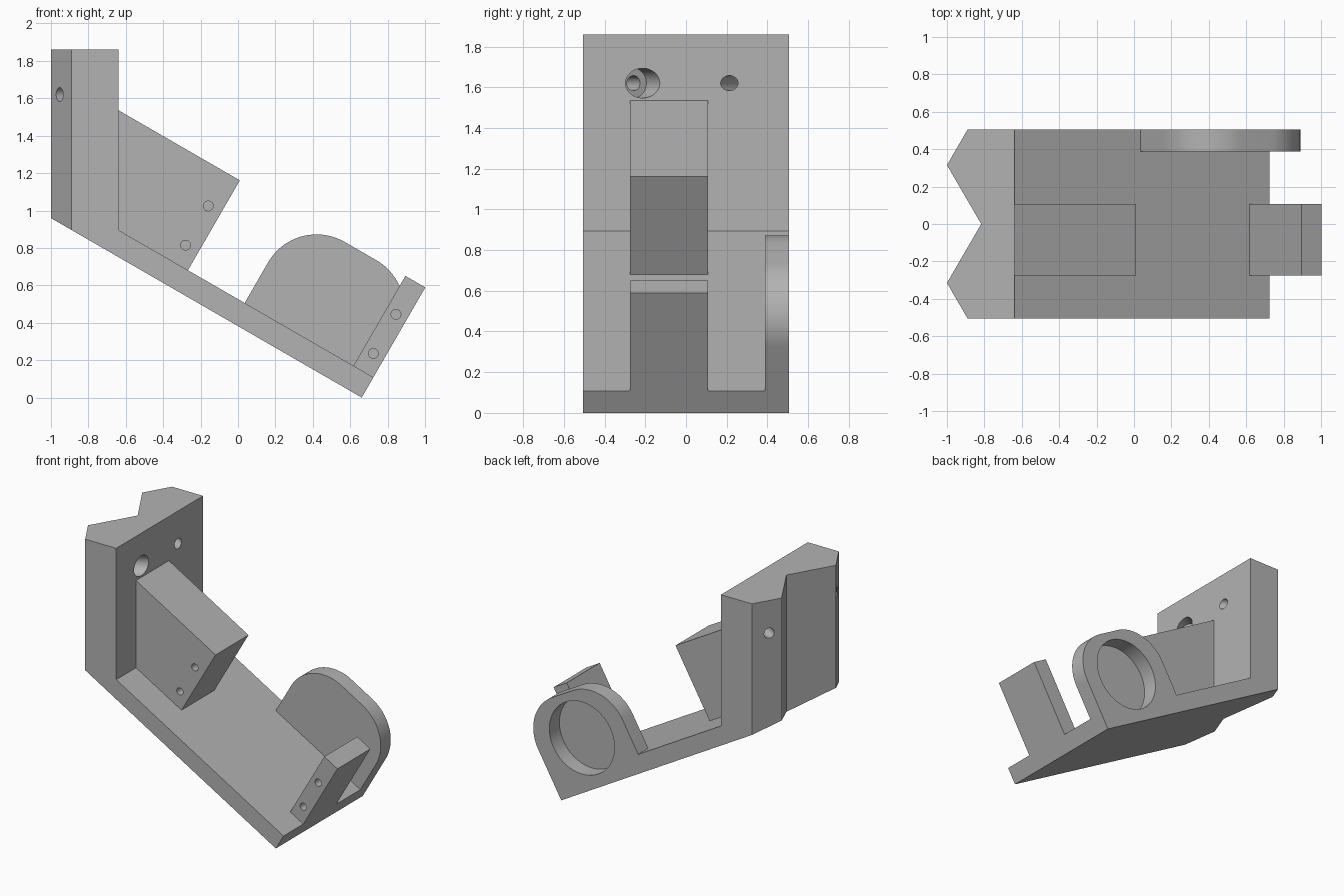
import bpy, bmesh
from math import radians, cos, sin, pi
from mathutils import Matrix, Vector

if "Cube" in bpy.data.objects:
    bpy.data.objects.remove(bpy.data.objects["Cube"])

HALF = 0.505                 # half of the bracket's width
ARM_Y = (-0.275, 0.108)      # span of the narrow blocks
PLATE, TALL = 0.125, 0.555   # plate thickness, height of parts on the plate
# Tilted frame: origin at the upper edge of the plate's low end
TILT = Matrix.Translation((0.724, 0, 0.10825)) @ Matrix.Rotation(radians(30), 4, 'Y')

grey = bpy.data.materials.new("plain_grey")
grey.use_nodes = True
grey.diffuse_color = (0.45, 0.45, 0.45, 1)
grey.node_tree.nodes["Principled BSDF"].inputs["Base Color"].default_value = grey.diffuse_color


def tilted(x, z):
    p = TILT.inverted() @ Vector((x, 0, z))
    return p.x, p.z


def prism(name, points, low, high, axis='Y'):
    """Extrude an outline along Y or Z."""
    bm = bmesh.new()
    place = (lambda a, b: (a, low, b)) if axis == 'Y' else (lambda a, b: (a, b, low))
    face = bm.faces.new([bm.verts.new(place(*p)) for p in points])
    moved = bmesh.ops.extrude_face_region(bm, geom=[face])["geom"]
    shift = Vector((0, high - low, 0) if axis == 'Y' else (0, 0, high - low))
    bmesh.ops.translate(bm, vec=shift, verts=[v for v in moved if isinstance(v, bmesh.types.BMVert)])
    bmesh.ops.recalc_face_normals(bm, faces=bm.faces)
    return finish(name, bm)


def rod(name, start, end, radius):
    start, end = Vector(start), Vector(end)
    bm = bmesh.new()
    turn = (end - start).to_track_quat('Z', 'Y').to_matrix().to_4x4()
    bmesh.ops.create_cone(bm, cap_ends=True, segments=64, radius1=radius, radius2=radius,
                          depth=(end - start).length,
                          matrix=Matrix.Translation((start + end) / 2) @ turn)
    return finish(name, bm)


def finish(name, bm):
    mesh = bpy.data.meshes.new(name)
    bm.to_mesh(mesh)
    bm.free()
    mesh.materials.append(grey)
    ob = bpy.data.objects.new(name, mesh)
    bpy.context.collection.objects.link(ob)
    return ob


def combine(ob, tool, operation):
    """Apply a boolean and discard the tool."""
    mod = ob.modifiers.new(operation.lower(), 'BOOLEAN')
    mod.operation, mod.solver, mod.object = operation, 'EXACT', tool
    bpy.context.view_layer.update()
    mesh = bpy.data.meshes.new_from_object(ob.evaluated_get(bpy.context.evaluated_depsgraph_get()))
    ob.modifiers.clear()
    ob.data = mesh
    bpy.data.objects.remove(tool)


def arc(cx, cz, radius, start, end, steps=24):
    angles = [radians(start + (end - start) * i / steps) for i in range(steps + 1)]
    return [(cx + radius * cos(a), cz + radius * sin(a)) for a in angles]


# Upright block and sloping plate
corner_u = -1.572
end_u = tilted(-1, 0.96)[0]
body = prism("bracket_body", [(0, -PLATE), (0, 0), (corner_u, 0),
             tilted(-0.638, 1.86), tilted(-1, 1.86), (end_u, -PLATE)], -HALF, HALF)

# Round holder with rounded upper corners
width, corner = 0.795, 0.3
holder = prism("ring_holder", [(-width, -0.06), (0, -0.06)]
               + arc(-corner, 0.55 - corner, corner, 0, 90)
               + arc(corner - width, 0.55 - corner, corner, 90, 180), 0.388, HALF)
combine(body, holder, 'UNION')
combine(body, rod("ring_bore", (-width / 2, 0.388, 0.227), (-width / 2, 0.7, 0.227), 0.265), 'DIFFERENCE')

# End stop at the low end
stop = prism("end_stop", [(-0.123, -0.06), (0, -0.06), (0, TALL), (-0.123, TALL)], *ARM_Y)
combine(body, stop, 'UNION')

# Arm block beside the upright
arm = prism("upper_arm", [(corner_u, 0), (-1.145, 0), (-1.145, TALL),
            (tilted(-0.638, 1.537)[0], TALL)], *ARM_Y)

# Blind pin holes in arm and stop
for part, u in ((arm, -1.223), (body, -0.064)):
    for v in (0.11, 0.352):
        combine(part, rod("pin_hole", (u, -0.4, v), (u, -0.08, v), 0.026), 'DIFFERENCE')

for part in (body, arm):
    part.data.transform(TILT)

# Chamfers and V groove down the back of the upright
side = [(1.2, 0.6), (-0.835, 0.6), (-1, 0.315)]
plan = side + [(-0.817, 0)] + [(x, -y) for x, y in reversed(side)]
combine(body, prism("plan_shape", plan, -0.5, 2.5, 'Z'), 'INTERSECT')

# Angled screw holes, one with a counterbore
for s in (-1, 1):
    mouth = Vector((-0.638, s * 0.213, 1.62))
    aim = Vector((cos(pi / 6), -s * sin(pi / 6), 0))
    combine(body, rod("screw_hole", mouth - aim * 0.6, mouth + aim * 0.2, 0.037), 'DIFFERENCE')
    if s < 0:
        combine(body, rod("counterbore", mouth - aim * 0.09, mouth + aim * 0.2, 0.073), 'DIFFERENCE')

# Smooth round surfaces, keep edges crisp
bpy.ops.object.select_all(action='DESELECT')
for part in (body, arm):
    part.select_set(True)
bpy.context.view_layer.objects.active = body
bpy.ops.object.shade_smooth_by_angle(angle=radians(25))
